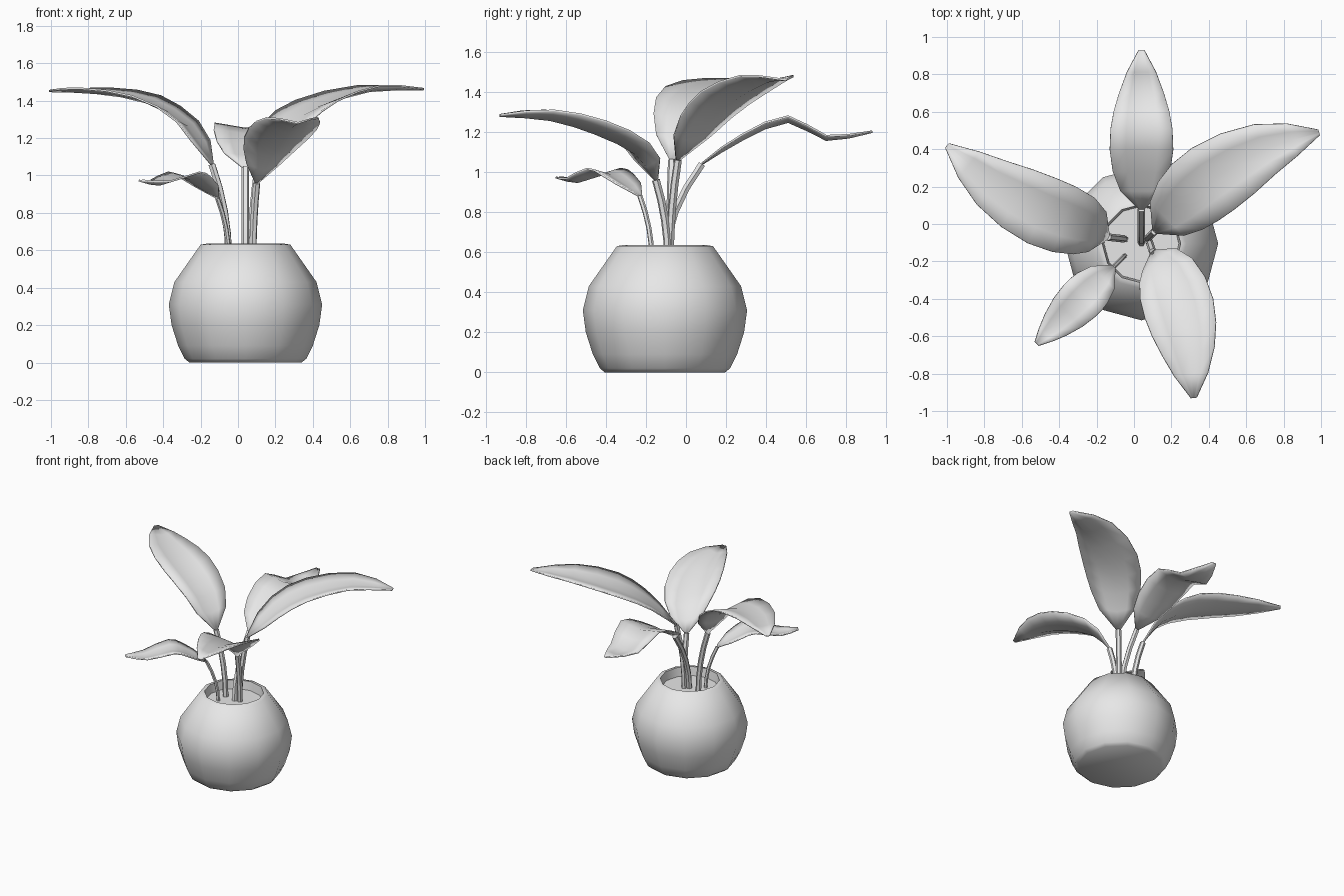
import bpy
import math
from mathutils import Vector

cube = bpy.data.objects.get("Cube")
if cube:
    bpy.data.objects.remove(cube, do_unlink=True)

# One neutral colour for everything
colour = (0.8, 0.8, 0.8, 1)
grey = bpy.data.materials.new("plain_grey")
grey.use_nodes = True
grey.diffuse_color = colour
grey.node_tree.nodes["Principled BSDF"].inputs["Base Color"].default_value = colour

POT_CENTRE = Vector((0.04, -0.105, 0))
SOIL_HEIGHT = 0.57


def activate(obj):
    bpy.ops.object.select_all(action='DESELECT')
    obj.select_set(True)
    bpy.context.view_layer.objects.active = obj


def add_object(name, data):
    obj = bpy.data.objects.new(name, data)
    bpy.context.collection.objects.link(obj)
    activate(obj)
    return obj


def finish(obj):
    obj.data.materials.append(grey)
    bpy.ops.object.shade_smooth_by_angle(angle=math.radians(50))


def skin(name, rows, closed=False):
    """Join equally long rows of points with quads; closed rows are also capped."""
    count = len(rows[0])
    verts = [point for row in rows for point in row]
    faces = []
    for start in range(0, len(verts) - count, count):
        for column in range(count if closed else count - 1):
            a = start + column
            b = start + (column + 1) % count
            faces.append((a, b, b + count, a + count))
    if closed:
        faces.append(tuple(reversed(range(count))))
        faces.append(tuple(range(len(verts) - count, len(verts))))
    mesh = bpy.data.meshes.new(name)
    mesh.from_pydata(verts, [], faces)
    obj = add_object(name, mesh)
    finish(obj)
    return obj


def ring(radius, height, sides=12):
    """Horizontal polygon around the pot's axis."""
    angles = [math.tau * i / sides for i in range(sides)]
    return [POT_CENTRE + Vector((radius * math.cos(a), radius * math.sin(a), height)) for a in angles]


def stem(name, root, joint, radius):
    """Tube that leaves the soil upright and bends outward to the leaf joint."""
    steps = 4
    curve = bpy.data.curves.new(name, 'CURVE')
    curve.dimensions = '3D'
    curve.bevel_depth = radius
    curve.bevel_resolution = 1
    curve.use_fill_caps = True
    spline = curve.splines.new('POLY')
    spline.points.add(steps)
    for i, target in enumerate(spline.points):
        s = i / steps
        point = root.lerp(joint, s * s)
        point.z = root.z + (joint.z - root.z) * s
        target.co = (*point, 1)
    add_object(name, curve)
    bpy.ops.object.convert(target='MESH')
    finish(bpy.context.view_layer.objects.active)


def refine(points):
    """Insert a smoothly interpolated point in the middle of every segment."""
    padded = [2 * points[0] - points[1], *points, 2 * points[-1] - points[-2]]
    result = []
    for before, a, b, after in zip(padded, padded[1:], padded[2:], padded[3:]):
        result += [a, (9 * (a + b) - before - after) / 16]
    return result + [points[-1]]


def blade(name, midrib, half_width, fold):
    """Folded leaf along the midrib, broad in the middle and pointed at the tip."""
    mids = refine(midrib)
    travelled = [0]
    for a, b in zip(mids, mids[1:]):
        travelled.append(travelled[-1] + (b - a).length)
    sections = []
    for i, mid in enumerate(mids):
        along = mids[min(i + 1, len(mids) - 1)] - mids[max(i - 1, 0)]
        side = Vector((-along.y, along.x, 0)).normalized()
        t = min(travelled[i] / travelled[-1], 1)
        swell = max(math.sin(math.pi * t ** 0.8), 0) ** 0.7
        width = max(half_width * swell, 0.015)
        lift = Vector((0, 0, width * fold))
        sections.append([mid + side * width * s + lift * abs(s) for s in (1, 0.5, 0, -0.5, -1)])
    solid = skin(name, sections).modifiers.new("thickness", 'SOLIDIFY')
    solid.thickness = 0.01
    solid.offset = 0


def leaf(name, root, midrib, half_width, fold, stem_radius=0.02):
    midrib = [Vector(point) for point in midrib]
    stem(name + "_stem", Vector((*root, SOIL_HEIGHT - 0.01)), midrib[0], stem_radius)
    blade(name + "_leaf", midrib, half_width, fold)


# Pot with a rolled-in rim, and the soil inside
pot_profile = [(0.3, 0), (0.325, 0.02), (0.36, 0.09), (0.395, 0.2), (0.41, 0.31),
               (0.38, 0.43), (0.24, 0.63), (0.21, 0.635), (0.2, 0.56)]
skin("pot", [ring(radius, height) for radius, height in pot_profile], closed=True)
skin("soil", [ring(0.2, SOIL_HEIGHT - 0.02), ring(0.2, SOIL_HEIGHT)], closed=True)

# Five leaves, each from its root in the soil and along its midrib to the tip
leaf("back", (0.04, -0.1),
     [(0.04, 0.08, 1.04), (0.04, 0.28, 1.16), (0.04, 0.51, 1.25), (0.04, 0.7, 1.16), (0.04, 0.93, 1.2)],
     half_width=0.17, fold=0.17)
leaf("front_left", (0.08, -0.09),
     [(0.1, -0.15, 0.96), (0.17, -0.25, 1.09), (0.24, -0.45, 1.19), (0.29, -0.68, 1.26), (0.32, -0.93, 1.28)],
     half_width=0.19, fold=0.33)
leaf("back_left", (0.07, -0.08),
     [(0.11, -0.04, 1.06), (0.25, 0.1, 1.24), (0.42, 0.24, 1.36), (0.7, 0.4, 1.45), (0.99, 0.49, 1.46)],
     half_width=0.2, fold=0.2)
leaf("back_right", (-0.05, -0.08),
     [(-0.14, -0.07, 1.06), (-0.27, -0.01, 1.26), (-0.49, 0.07, 1.39), (-0.76, 0.22, 1.44), (-1, 0.42, 1.45)],
     half_width=0.19, fold=0.18)
leaf("front_right", (-0.05, -0.17),
     [(-0.11, -0.23, 0.88), (-0.22, -0.34, 0.96), (-0.29, -0.41, 0.99), (-0.42, -0.54, 0.95), (-0.52, -0.64, 0.97)],
     half_width=0.12, fold=0.22, stem_radius=0.013)
